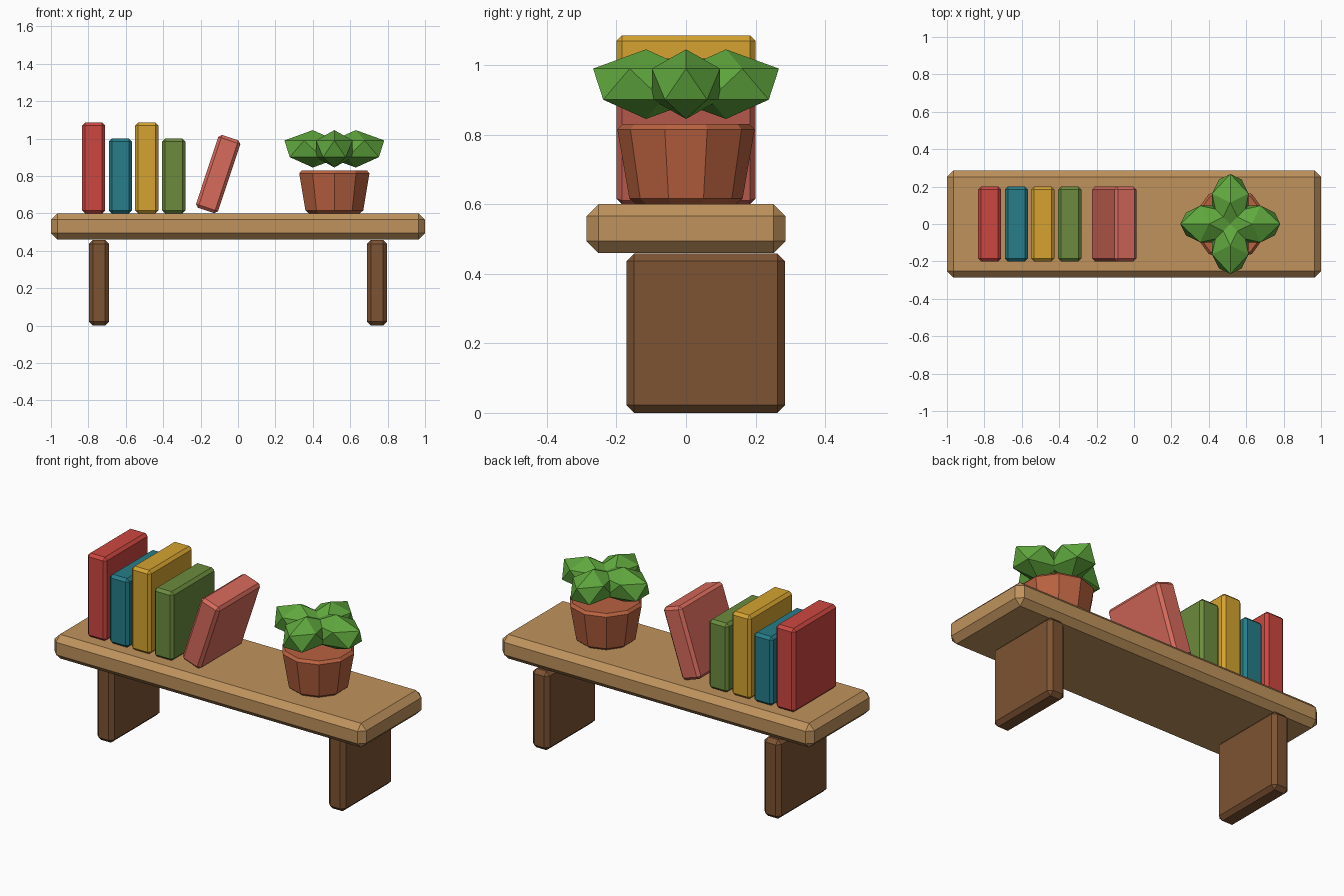
import bpy, math
from mathutils import Matrix

if "Cube" in bpy.data.objects:
    bpy.data.objects.remove(bpy.data.objects["Cube"])


def srgb(r, g, b):
    return tuple((c / 255) ** 2.2 for c in (r, g, b)) + (1,)


def finish(name, color, bevel=0):
    ob = bpy.context.object
    ob.name = name
    mat = bpy.data.materials.new(name)
    mat.diffuse_color = srgb(*color)
    mat.use_nodes = True
    mat.node_tree.nodes["Principled BSDF"].inputs["Base Color"].default_value = mat.diffuse_color
    ob.data.materials.append(mat)
    if bevel:
        mod = ob.modifiers.new("edge_bevel", 'BEVEL')
        mod.width, mod.segments = bevel, 1
        mod.limit_method = 'ANGLE'
        mod.angle_limit = math.radians(50)
    return ob


def box(name, center, size, color, bevel, tilt=0):
    bpy.ops.mesh.primitive_cube_add(size=1, location=center, rotation=(0, tilt, 0))
    bpy.context.object.data.transform(Matrix.Diagonal((*size, 1)))
    return finish(name, color, bevel)


# Shelf board and two supports, flush with the back
box("shelf_board", (0, 0, 0.53), (2, 0.572, 0.14), (190, 145, 93), 0.034)
for side, x in (("left", -0.743), ("right", 0.743)):
    box(side + "_support", (x, 0.057, 0.229), (0.108, 0.456, 0.458), (124, 84, 54), 0.022)

# Upright books
books = [("red_book", -0.772, 0.485, (204, 72, 66)), ("teal_book", -0.629, 0.4, (42, 124, 136)),
         ("yellow_book", -0.488, 0.485, (212, 162, 52)), ("green_book", -0.343, 0.4, (108, 138, 64))]
for name, x, h, color in books:
    box(name, (x, 0, 0.6 + h / 2), (0.124, 0.4, h), color, 0.016)

# Leaning book
box("leaning_book", (-0.106, 0, 0.81), (0.124, 0.4, 0.41), (214, 106, 92), 0.016, 0.32)

# Plant pot
bpy.ops.mesh.primitive_cone_add(vertices=10, radius1=0.16, radius2=0.2, depth=0.23,
                                location=(0.515, 0, 0.715))
finish("plant_pot", (184, 98, 66), 0.016)

# Four leaf clumps around the centre
for i in range(4):
    a = i * math.pi / 2
    bpy.ops.mesh.primitive_ico_sphere_add(
        subdivisions=1, radius=1, rotation=(0, 0, a),
        location=(0.515 + 0.115 * math.cos(a), 0.115 * math.sin(a), 0.945))
    bpy.context.object.data.transform(Matrix.Diagonal((0.17, 0.115, 0.1, 1)))
    finish("leaf_clump_%d" % (i + 1), (96, 166, 64))
